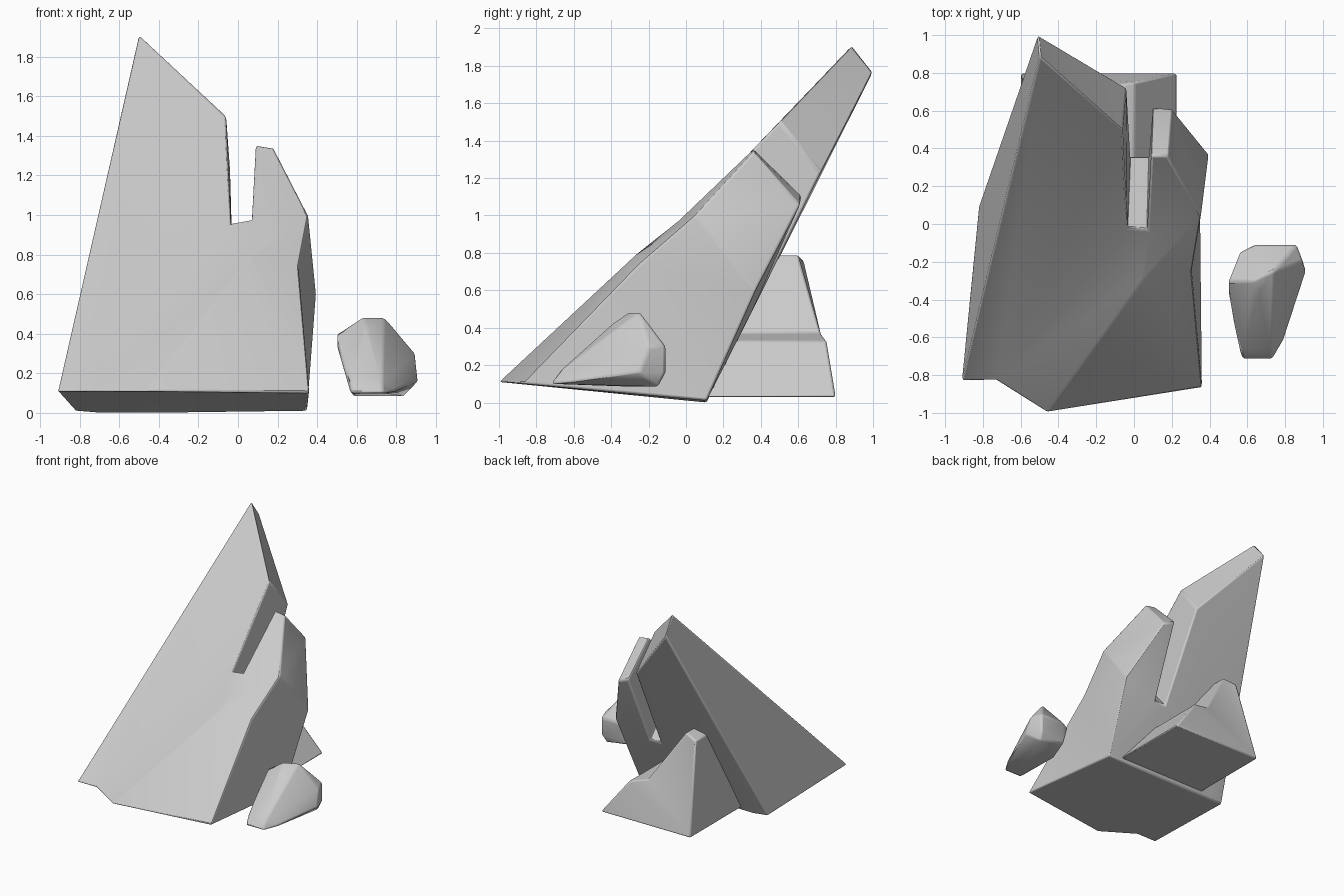
import bpy, bmesh, math

if "Cube" in bpy.data.objects:
    bpy.data.objects.remove(bpy.data.objects["Cube"])


def finish(name, bm, bevel):
    """Turn a bmesh into an object with worn, softened edges."""
    bmesh.ops.recalc_face_normals(bm, faces=bm.faces)
    me = bpy.data.meshes.new(name)
    bm.to_mesh(me)
    bm.free()
    ob = bpy.data.objects.new(name, me)
    bpy.context.collection.objects.link(ob)
    mod = ob.modifiers.new("worn_edges", 'BEVEL')
    mod.width = bevel
    mod.segments = 2
    mod.limit_method = 'ANGLE'
    mod.angle_limit = math.radians(25)
    bpy.ops.object.select_all(action='DESELECT')
    ob.select_set(True)
    bpy.context.view_layer.objects.active = ob
    bpy.ops.object.shade_smooth_by_angle(angle=math.radians(35))
    return ob


def shell(name, front, back, front_faces, back_faces, extra=(), bevel=0.012):
    """Two matching outlines joined by a rim, each closed by its own faces."""
    bm = bmesh.new()
    f = [bm.verts.new(p) for p in front]
    b = [bm.verts.new(p) for p in back]
    e = [bm.verts.new(p) for p in extra]
    n = len(front)
    for i in range(n):
        j = (i + 1) % n
        bm.faces.new((f[i], f[j], b[j], b[i]))
    for ids in front_faces:
        bm.faces.new([(f + e)[i] for i in ids])
    for ids in back_faces:
        bm.faces.new([b[i] for i in ids])
    # split bent polygons so the facets are predictable
    bmesh.ops.triangulate(bm, faces=[q for q in bm.faces if len(q.verts) > 3])
    bmesh.ops.dissolve_limit(bm, angle_limit=math.radians(2),
                             verts=bm.verts, edges=bm.edges)
    return finish(name, bm, bevel)


def hull(name, points, bevel):
    bm = bmesh.new()
    for p in points:
        bm.verts.new(p)
    res = bmesh.ops.convex_hull(bm, input=bm.verts)
    loose = [v for v in bm.verts if not v.link_faces]
    bmesh.ops.delete(bm, geom=loose, context='VERTS')
    bmesh.ops.dissolve_limit(bm, angle_limit=math.radians(5),
                             verts=bm.verts, edges=bm.edges)
    return finish(name, bm, bevel)


# Leaning slab: tall left spire, notch, shorter right spire, undercut base
front = [(-.91, -.83, .11), (-.50, .89, 1.91), (-.06, .50, 1.50),
         (-.035, -.02, .96), (.07, -.03, .98), (.09, .36, 1.355),
         (.18, .36, 1.34), (.355, .05, 1.0), (.305, -.25, .74),
         (.36, -.87, .10), (-.46, -1.0, .11), (-.73, -.83, .11)]
back = [(-.82, .10, .01), (-.51, 1.0, 1.77), (-.04, .72, 1.23),
        (-.02, .36, .50), (.08, .36, .50), (.10, .62, 1.10),
        (.20, .61, 1.06), (.395, .37, .60), (.38, .28, .40),
        (.35, .11, .01), (-.40, .11, 0), (-.70, .11, 0)]
ridge = [(.06, -.28, .78)]
R = len(front)
shell("leaning_slab", front, back,
      [(0, 1, 2, 3, 11), (11, 3, R, 10), (3, 4, R), (4, 5, 6, 7, R),
       (7, 8, R), (R, 8, 9, 10)],
      [(0, 1, 2, 3, 11), (3, 4, 10, 11), (4, 5, 6, 7, 8, 9, 10)], ridge)

# Supporting rock behind the slab: peak on the left, shelf on the right
profile = [(-.60, .03, .80), (-.53, .76, .63), (-.42, .79, .60),
           (-.15, .37, .72), (.0, .33, .75), (.23, .03, .80)]
rock_back = [(x, y, z) for x, z, y in profile]
rock_front = [(x, .10 + .47 * z, z) for x, z, y in profile]
rim = (0, 1, 2, 3, 4, 5)
shell("back_rock", rock_front, rock_back, [rim], [rim])

# Loose boulder at the right
hull("boulder", [
    (.57, -.72, .10), (.73, -.72, .10), (.57, -.67, .17), (.73, -.67, .17),
    (.79, -.62, .11), (.53, -.53, .25), (.50, -.37, .34), (.50, -.30, .40),
    (.63, -.30, .485), (.74, -.25, .485), (.65, -.38, .43), (.91, -.25, .16),
    (.895, -.20, .30), (.64, -.11, .30), (.86, -.11, .30), (.86, -.11, .16),
    (.62, -.13, .13), (.84, -.15, .085), (.58, -.30, .085), (.56, -.15, .30)],
    0.025)
